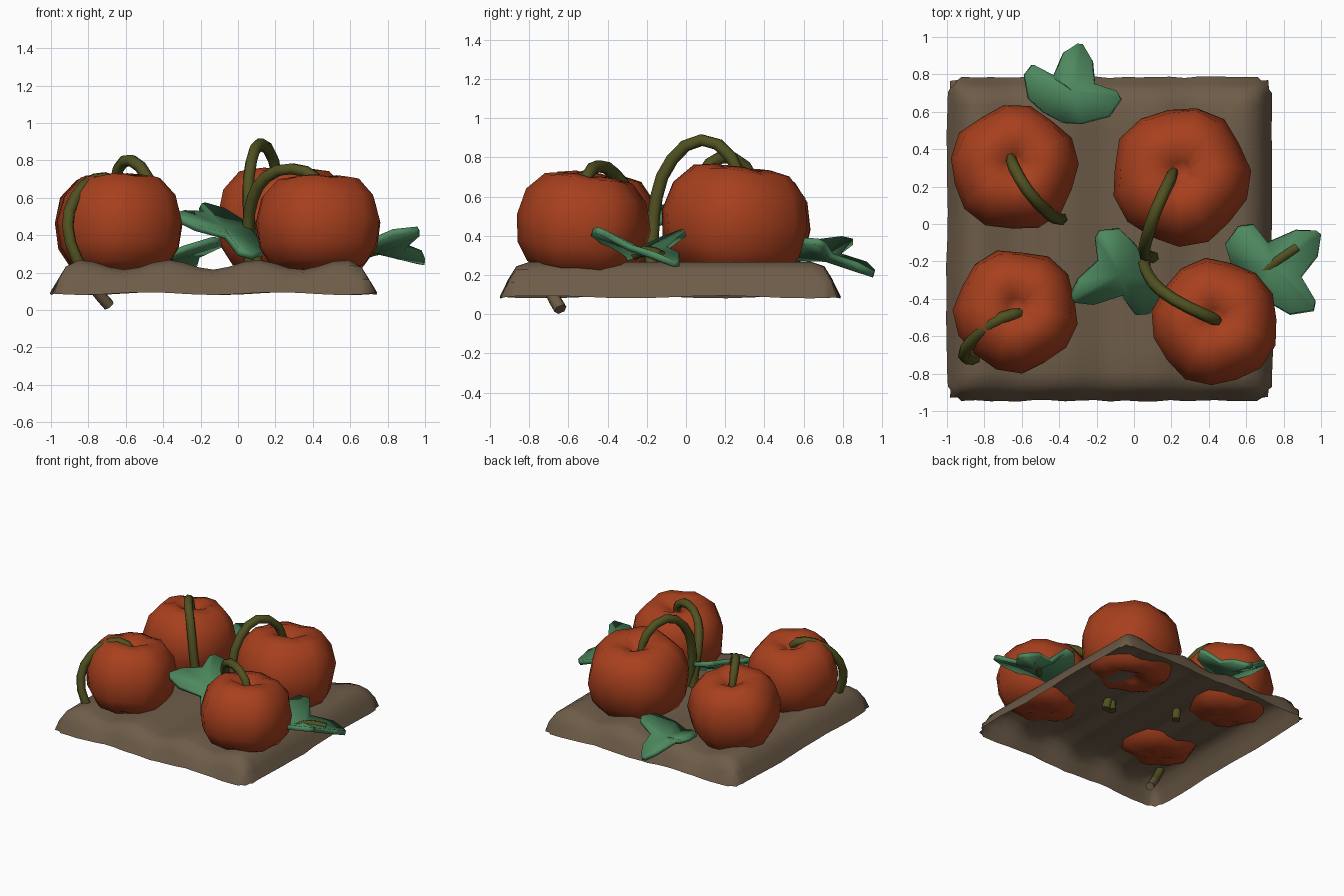
import bpy, bmesh, math, random
from mathutils import Vector, Matrix

if "Cube" in bpy.data.objects:
    bpy.data.objects.remove(bpy.data.objects["Cube"])

random.seed(4)


def material(name, rgb):
    m = bpy.data.materials.new(name)
    m.diffuse_color = (*rgb, 1)
    m.use_nodes = True
    m.node_tree.nodes["Principled BSDF"].inputs["Base Color"].default_value = m.diffuse_color
    return m


ORANGE = material("pumpkin_orange", (0.39, 0.051, 0.0125))
EARTH = material("soil_brown", (0.155, 0.108, 0.066))
GREEN = material("leaf_green", (0.075, 0.25, 0.115))
OLIVE = material("vine_olive", (0.08, 0.082, 0.015))
ROOT = material("root_brown", (0.15, 0.105, 0.06))


def add_object(name, mesh, mats, angle=50):
    ob = bpy.data.objects.new(name, mesh)
    bpy.context.collection.objects.link(ob)
    if not mesh.materials:
        for m in mats:
            mesh.materials.append(m)
    bpy.ops.object.select_all(action='DESELECT')
    ob.select_set(True)
    bpy.context.view_layer.objects.active = ob
    bpy.ops.object.shade_smooth_by_angle(angle=math.radians(angle))
    return ob


def mesh_from(name, verts, faces):
    me = bpy.data.meshes.new(name)
    me.from_pydata([tuple(v) for v in verts], [], faces)
    bm = bmesh.new()
    bm.from_mesh(me)
    bmesh.ops.recalc_face_normals(bm, faces=bm.faces)
    bm.to_mesh(me)
    bm.free()
    return me


# Soil: one open sheet with furrows running front to back and sloped edges
def soil():
    x0, x1, y0, y1 = -1.0, 0.74, -0.945, 0.785

    def steps(a, b, n):
        return [a, a + 0.04, a + 0.08] + [
            a + 0.15 + (b - a - 0.3) * i / n for i in range(n + 1)] + [b - 0.08, b - 0.04, b]

    xs, ys = steps(x0, x1, 18), steps(y0, y1, 10)
    verts, faces = [], []
    for j, y in enumerate(ys):
        for i, x in enumerate(xs):
            dx, dy = min(x - x0, x1 - x), min(y - y0, y1 - y)
            d = min(1, min(dx, dy) / 0.12)
            rise = math.sin(d * math.pi / 2)
            ridge = 0.242 + 0.026 * math.cos(math.tau * (x - 0.1) / 0.47)
            low = 0.088 + 0.007 * math.sin(9 * x + 7 * y)
            px, py = x, y
            if d < 0.01:    # ragged rim
                px += random.uniform(-0.005, 0.005)
                py += random.uniform(-0.005, 0.005)
            if dx + dy < 0.05:    # blunt corners
                px -= math.copysign(0.02, x)
                py -= math.copysign(0.02, y)
            verts.append((px, py, low + (ridge - low) * rise))
    w = len(xs)
    for j in range(len(ys) - 1):
        for i in range(w - 1):
            a = j * w + i
            faces.append((a, a + 1, a + w + 1, a + w))
    me = bpy.data.meshes.new("soil_bed")
    me.from_pydata(verts, [], faces)
    add_object("soil_bed", me, [EARTH], 80)


# Pumpkins: lathed profile with five soft ribs and a dimple on top
PROFILE = [(0.14, 0.62), (0.38, 0.75), (0.66, 0.70), (0.90, 0.43), (1.0, 0.03),
           (0.94, -0.38), (0.76, -0.66), (0.50, -0.78)]


def pumpkin(name, centre, size, height, turn, hollow=0.0):
    n = 15
    verts, faces = [], []
    rings = PROFILE + [(0.24, -0.80 + hollow / 2)]
    for r, z in rings:
        for k in range(n):
            t = math.tau * k / n + turn
            rib = (0.965 if k % 3 == 0 else 1.02) + random.uniform(-0.015, 0.015)
            verts.append((r * rib * math.cos(t) * size, r * rib * math.sin(t) * size,
                          z * height * (0.96 if k % 3 == 0 else 1)))
    for j in range(len(rings) - 1):
        for k in range(n):
            a, b = j * n + k, j * n + (k + 1) % n
            faces.append((a, a + n, b + n, b))
    verts += [(0, 0, 0.48 * height), (0, 0, (hollow - 0.78) * height)]
    last = (len(rings) - 1) * n
    for k in range(n):
        faces.append((k, (k + 1) % n, len(verts) - 2))
        faces.append((last + k, last + (k + 1) % n, len(verts) - 1))
    tilt = Matrix.Rotation(math.radians(-7), 3, 'X')
    verts = [tilt @ Vector(v) + Vector(centre) for v in verts]
    add_object(name, mesh_from(name, verts, faces), [ORANGE], 50)


# Vines: tubes along a curved path, brown below the soil
def vine(name, points, radius=0.033):
    cu = bpy.data.curves.new(name + "_path", 'CURVE')
    cu.dimensions = '3D'
    cu.bevel_depth = radius
    cu.bevel_resolution = 1
    cu.resolution_u = 2
    cu.use_fill_caps = True
    sp = cu.splines.new('BEZIER')
    sp.bezier_points.add(len(points) - 1)
    for bp, p in zip(sp.bezier_points, points):
        bp.co = p
        bp.handle_left_type = bp.handle_right_type = 'AUTO'
    sp.bezier_points[0].radius = 0.8
    tmp = bpy.data.objects.new(name + "_tmp", cu)
    bpy.context.collection.objects.link(tmp)
    dg = bpy.context.evaluated_depsgraph_get()
    me = bpy.data.meshes.new_from_object(tmp.evaluated_get(dg))
    bpy.data.objects.remove(tmp)
    me.materials.clear()
    ob = add_object(name, me, [OLIVE, ROOT], 65)
    for p in me.polygons:
        p.material_index = 1 if p.center.z < 0.14 else 0
    return ob


# Leaves: three lobes, outline given as weights of the left, centre, right tips
OUTLINE = [(0, 0, 0), (0.4, -0.12, -0.05), (0.75, -0.17, -0.08), (1.0, -0.05, -0.03), (0.95, 0.1, 0.03),
           (0.42, 0.3, 0), (0.3, 0.72, 0), (0.08, 0.97, 0), (0, 1, 0.05), (0, 0.72, 0.3),
           (0, 0.35, 0.45), (0, 0.12, 0.9), (0, 0, 1), (0, -0.18, 0.85), (0, -0.12, 0.35)]


def leaf(name, base, left, mid, right):
    base = Vector(base)
    arms = [Vector(p) - base for p in (left, mid, right)]

    def place(w):
        return base + sum((a * k for a, k in zip(arms, w)), Vector())

    verts = [place(w) for w in OUTLINE]
    n = len(verts)
    hub = place((0.2, 0.22, 0.2))
    hub.z -= 0.02
    verts.append(hub)
    me = mesh_from(name, verts, [(i, (i + 1) % n, n) for i in range(n)])
    ob = add_object(name, me, [GREEN], 60)
    so = ob.modifiers.new("thickness", 'SOLIDIFY')
    so.thickness = 0.035
    so.offset = 0


soil()

pumpkin("pumpkin_front_left", (-0.63, -0.465, 0.46), 0.33, 0.345, 0.2)
pumpkin("pumpkin_back_left", (-0.64, 0.30, 0.46), 0.338, 0.345, 0.9)
pumpkin("pumpkin_back_right", (0.25, 0.255, 0.475), 0.372, 0.37, 0.5, 0.24)
pumpkin("pumpkin_front_right", (0.435, -0.525, 0.46), 0.338, 0.335, 1.3)

vine("vine_front_left", [(-0.60, -0.48, 0.64), (-0.65, -0.485, 0.69), (-0.76, -0.53, 0.70),
                         (-0.87, -0.63, 0.60), (-0.91, -0.70, 0.45), (-0.86, -0.72, 0.27),
                         (-0.77, -0.69, 0.12), (-0.69, -0.64, 0.025)])
vine("vine_back_left", [(-0.66, 0.36, 0.64), (-0.64, 0.30, 0.755), (-0.57, 0.18, 0.80),
                        (-0.48, 0.08, 0.70), (-0.42, 0.03, 0.5), (-0.38, 0.03, 0.18)])
vine("vine_back_right", [(0.21, 0.28, 0.67), (0.19, 0.23, 0.80), (0.12, 0.08, 0.888),
                         (0.07, -0.07, 0.79), (0.055, -0.15, 0.6), (0.07, -0.17, 0.4),
                         (0.12, -0.18, 0.18)])
vine("vine_front_right", [(0.45, -0.52, 0.63), (0.42, -0.505, 0.70), (0.29, -0.445, 0.755),
                          (0.15, -0.36, 0.71), (0.08, -0.28, 0.6), (0.055, -0.21, 0.45),
                          (0.07, -0.17, 0.18)])

leaf("leaf_back", (-0.38, 0.54, 0.29), (-0.57, 0.82, 0.38), (-0.29, 0.95, 0.20), (-0.07, 0.67, 0.37))
leaf("leaf_middle", (0.05, -0.20, 0.44), (0.05, -0.48, 0.29), (-0.33, -0.40, 0.50), (-0.18, -0.04, 0.56))
leaf("leaf_right", (0.58, -0.30, 0.29), (0.59, -0.01, 0.42), (0.98, -0.05, 0.25), (0.96, -0.46, 0.43))

# Stalk showing through the right leaf
vine("leaf_stalk", [(0.69, -0.26, 0.30), (0.76, -0.20, 0.322), (0.87, -0.125, 0.295)], 0.03)
